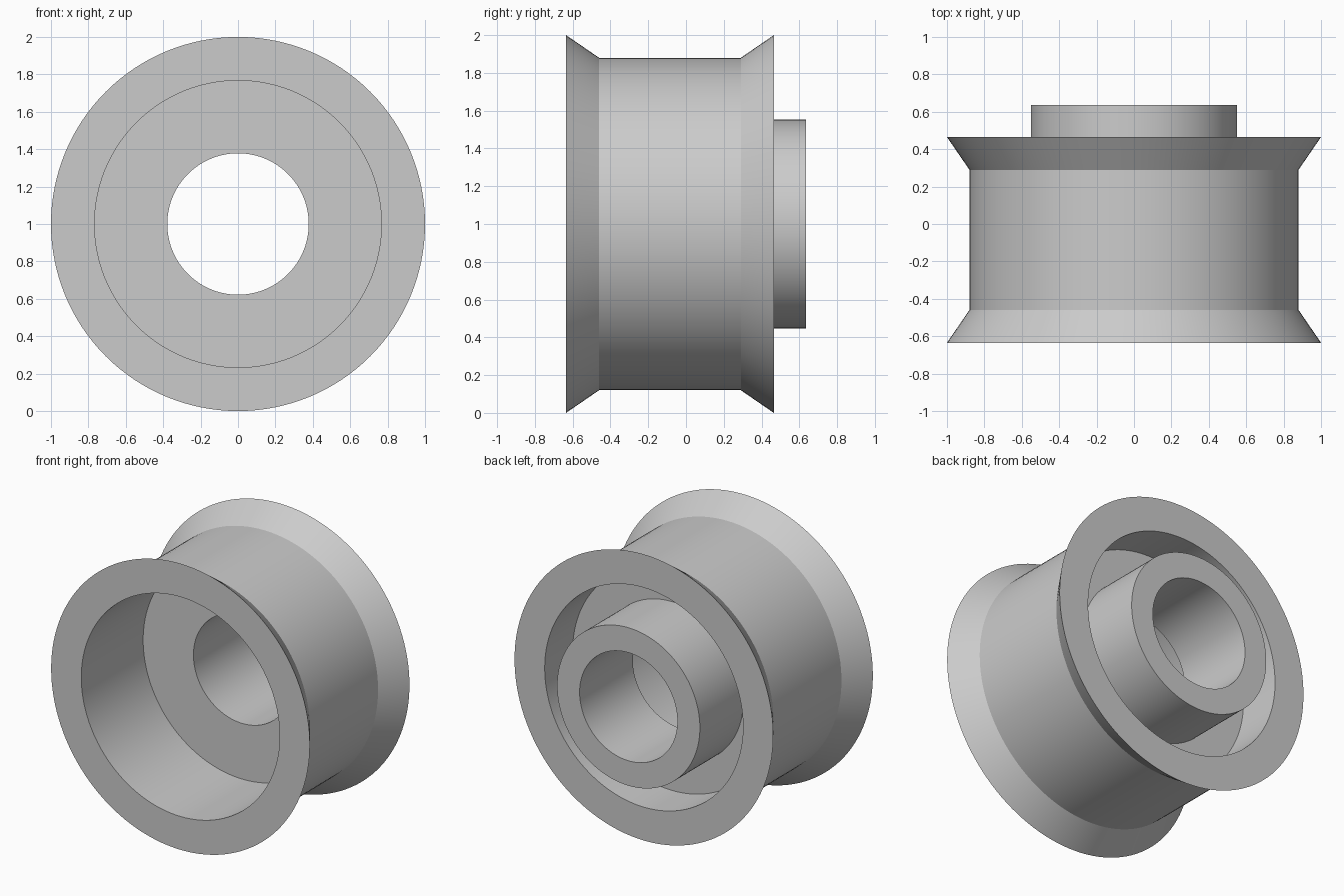
import bpy
import bmesh
import math
from mathutils import Matrix, Vector

SEGMENTS = 128

cube = bpy.data.objects.get("Cube")
if cube:
    bpy.data.objects.remove(cube, do_unlink=True)

# Plain grey metal
grey = bpy.data.materials.new("grey_metal")
grey.use_nodes = True
colour = (0.6, 0.6, 0.6, 1)
grey.diffuse_color = colour
grey.node_tree.nodes["Principled BSDF"].inputs["Base Color"].default_value = colour


def lathe(name, profile, material):
    """Revolve a closed (radius, y) outline about the y axis."""
    bm = bmesh.new()
    verts = [bm.verts.new((r, y, 0)) for r, y in profile]
    edges = [bm.edges.new((a, b)) for a, b in zip(verts, verts[1:] + verts[:1])]
    bmesh.ops.spin(bm, geom=verts + edges, cent=Vector(), axis=Vector((0, 1, 0)),
                   dvec=Vector(), angle=math.tau, steps=SEGMENTS)
    bmesh.ops.remove_doubles(bm, verts=bm.verts, dist=1e-4)
    bmesh.ops.recalc_face_normals(bm, faces=bm.faces)
    bmesh.ops.transform(bm, matrix=Matrix.Translation((0, 0, 1)), verts=bm.verts)
    mesh = bpy.data.meshes.new(name)
    bm.to_mesh(mesh)
    bm.free()
    mesh.materials.append(material)
    obj = bpy.data.objects.new(name, mesh)
    bpy.context.collection.objects.link(obj)
    bpy.ops.object.select_all(action='DESELECT')
    obj.select_set(True)
    bpy.context.view_layer.objects.active = obj
    bpy.ops.object.shade_smooth_by_angle(angle=math.radians(20))
    return obj


# Radii and positions along the axle
outer, groove, recess, hub, bore = 1.0, 0.88, 0.767, 0.552, 0.378
front, back, hub_end = -0.635, 0.465, 0.635
web_front, web_back = 0.048, 0.157
flange = 0.175

# Grooved rim, web and protruding hub as one turned solid
lathe("grooved_roller", [
    (outer, front), (groove, front + flange),
    (groove, back - flange), (outer, back),
    (recess, back), (recess, web_back),
    (hub, web_back), (hub, hub_end),
    (bore, hub_end), (bore, web_front),
    (recess, web_front), (recess, front),
], grey)
